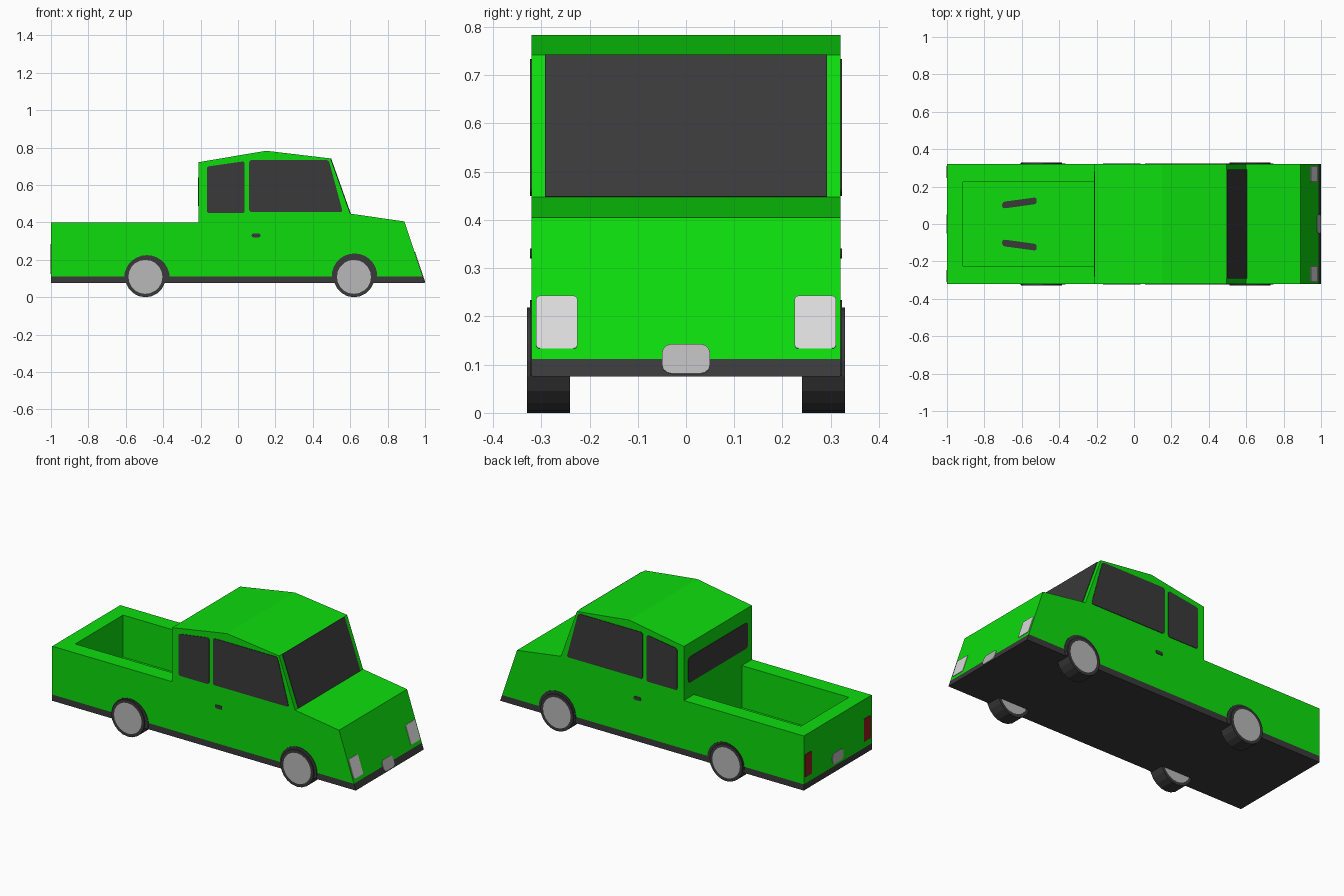
import bpy, bmesh, math
from mathutils import Vector

if "Cube" in bpy.data.objects:
    bpy.data.objects.remove(bpy.data.objects["Cube"])


def material(name, rgb):
    m = bpy.data.materials.new(name)
    m.diffuse_color = (*rgb, 1)
    m.use_nodes = True
    m.node_tree.nodes["Principled BSDF"].inputs["Base Color"].default_value = m.diffuse_color
    return m


GREEN = material("green paint", (0.004, 0.716, 0.004))
DARK = material("dark trim", (0.042, 0.042, 0.042))
GREY = material("wheel grey", (0.48, 0.48, 0.48))
LAMP = material("lamp white", (0.71, 0.71, 0.71))
RED = material("tail light red", (0.30, 0.012, 0.012))

W = 0.32          # half width
SKIRT = 0.112     # top of dark lower strip
FLOOR = 0.15      # bed floor height


def finish(name, bm, mats):
    bmesh.ops.recalc_face_normals(bm, faces=bm.faces[:])
    me = bpy.data.meshes.new(name)
    bm.to_mesh(me)
    bm.free()
    for m in mats:
        me.materials.append(m)
    ob = bpy.data.objects.new(name, me)
    bpy.context.collection.objects.link(ob)
    return ob


def plate(name, pts, out, mat, round_r=0.0, mirror=False):
    """Thin painted panel lying on a surface; optional rounded corners and y mirror."""
    for s in ((1, -1) if mirror else (1,)):
        bm = bmesh.new()
        f = bm.faces.new([bm.verts.new((x, y * s, z)) for x, y, z in pts])
        f.normal_update()
        n = f.normal.copy()
        if n.dot(Vector((out[0], out[1] * s, out[2]))) < 0:
            n.negate()
        if round_r:
            bmesh.ops.bevel(bm, geom=bm.verts[:], offset=round_r, segments=3,
                            profile=0.5, affect='VERTICES')
        r = bmesh.ops.extrude_face_region(bm, geom=bm.faces[:], use_keep_orig=True)
        vs = [g for g in r['geom'] if isinstance(g, bmesh.types.BMVert)]
        bmesh.ops.translate(bm, verts=vs, vec=n * 0.003)
        finish(name + ("" if not mirror else "_left" if s > 0 else "_right"), bm, [mat])


# Body: side profile extruded across the width
profile = [(-1, .075), (1, .075), (.89, .405), (.6, .447), (.495, .742),
           (.15, .783), (-.21, .722), (-.21, .4), (-1, .4)]
bm = bmesh.new()
side = bm.faces.new([bm.verts.new((x, -W, z)) for x, z in profile])
r = bmesh.ops.extrude_face_region(bm, geom=[side], use_keep_orig=True)
bmesh.ops.translate(bm, verts=[g for g in r['geom'] if isinstance(g, bmesh.types.BMVert)],
                    vec=(0, 2 * W, 0))
bmesh.ops.recalc_face_normals(bm, faces=bm.faces[:])


def bed_faces():
    return [f for f in bm.faces if all(abs(v.co.z - .4) < 1e-4 for v in f.verts)]


# Bed: cut the rear deck into a rim and sink its middle
for co, no in (((0, .225, 0), (0, 1, 0)), ((0, -.225, 0), (0, 1, 0)), ((-.915, 0, 0), (1, 0, 0))):
    fs = bed_faces()
    geom = list({v for f in fs for v in f.verts}) + list({e for f in fs for e in f.edges}) + fs
    bmesh.ops.bisect_plane(bm, geom=geom, plane_co=co, plane_no=no)
mid = [f for f in bed_faces()
       if abs(f.calc_center_median().y) < .2 and f.calc_center_median().x > -.9]
r = bmesh.ops.extrude_discrete_faces(bm, faces=mid)
bmesh.ops.translate(bm, verts=list({v for f in r['faces'] for v in f.verts}),
                    vec=(0, 0, FLOOR - .4))

# Dark lower strip and underside
bmesh.ops.bisect_plane(bm, geom=bm.verts[:] + bm.edges[:] + bm.faces[:],
                       plane_co=(0, 0, SKIRT), plane_no=(0, 0, 1))
for f in bm.faces:
    f.material_index = int(max(v.co.z for v in f.verts) < SKIRT + 1e-3)
finish("truck_body", bm, [GREEN, DARK])


# Wheels with grey caps, and dark arches behind them
def wheel(name, x, y):
    bm = bmesh.new()
    bmesh.ops.create_cone(bm, cap_ends=True, segments=20, radius1=.109, radius2=.109, depth=.09)
    caps = [f for f in bm.faces if len(f.verts) > 4]
    bmesh.ops.inset_individual(bm, faces=caps, thickness=.018)
    for f in bm.faces:
        f.material_index = int(len(f.verts) > 4)
    for v in bm.verts:
        v.co = (x + v.co.x, y + v.co.z, .109 + v.co.y)
    finish(name, bm, [DARK, GREY])


for label, x, ax, az in (("rear", -.495, -.487, .103), ("front", .62, .623, .112)):
    wheel(label + "_wheel_left", x, .285)
    wheel(label + "_wheel_right", x, -.285)
    start = math.asin((.076 - az) / .122)
    span = math.pi - 2 * start
    arch = [(ax + .122 * math.cos(start + span * i / 16), W,
             az + .122 * math.sin(start + span * i / 16)) for i in range(17)]
    plate(label + "_wheel_arch", arch, (0, 1, 0), DARK, mirror=True)

# Side windows and door handles
side_shapes = {
    "rear_side_window": ([(-.167, .45), (.035, .45), (.035, .727), (-.167, .698)], .012),
    "front_side_window": ([(.06, .455), (.56, .455), (.485, .733), (.06, .733)], .012),
    "door_handle": ([(.073, .32), (.12, .32), (.12, .341), (.073, .341)], .009),
}
for name, (pts, rad) in side_shapes.items():
    plate(name, [(x, W, z) for x, z in pts], (0, 1, 0), DARK, rad, True)

# Windscreen and rear window
plate("windscreen", [(.6, -.292, .447), (.6, .292, .447), (.495, .292, .742), (.495, -.292, .742)],
      (1, 0, 0), DARK)


def end_panel(name, y0, y1, z0, z1, front, mat, rad, mirror=False, x=-1):
    """Rectangle on the sloping nose or on a vertical rear face."""
    def at(z):
        return 1 - (z - .075) / 3 if front else x
    plate(name, [(at(z), y, z) for y, z in ((y0, z0), (y1, z0), (y1, z1), (y0, z1))],
          (1 if front else -1, 0, 0), mat, rad, mirror)


end_panel("rear_window", -.28, .28, .487, .64, False, DARK, .02, x=-.21)

# Lights and number-plate blanks
end_panel("headlight", .225, .311, .133, .242, True, LAMP, .008, True)
end_panel("front_badge_blank", -.05, .05, .081, .142, True, GREY, .02)
end_panel("tail_light", .245, .31, .15, .285, False, RED, .006, True)
end_panel("rear_badge_blank", -.052, .052, .125, .19, False, GREY, .022)

# Dark marks on the bed floor
plate("bed_floor_mark", [(-.705, .082, FLOOR), (-.52, .107, FLOOR), (-.52, .143, FLOOR),
                         (-.705, .118, FLOOR)], (0, 0, 1), DARK, .015, True)
